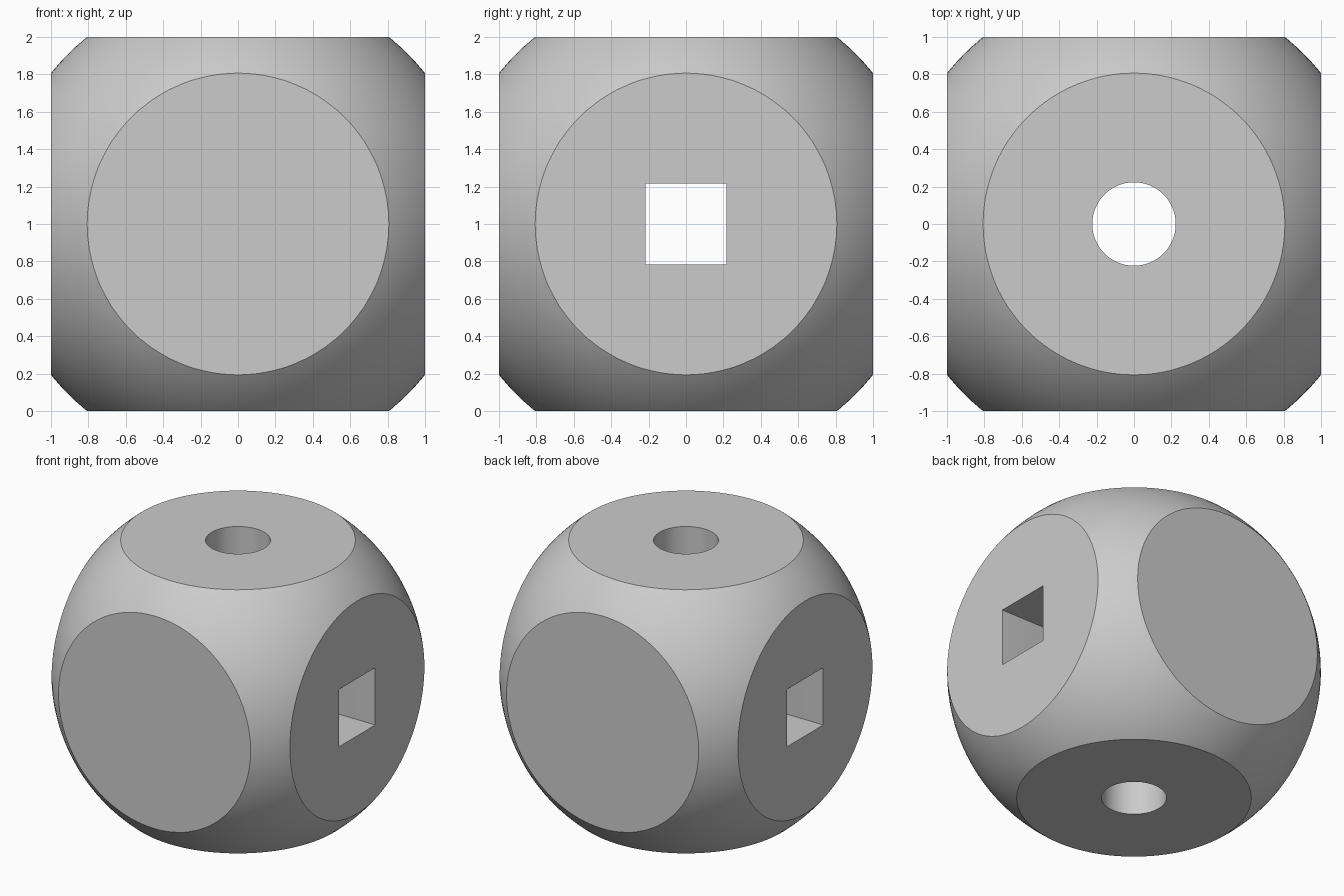
import bpy, math

if "Cube" in bpy.data.objects:
    bpy.data.objects.remove(bpy.data.objects["Cube"])

HALF = 1.0          # half side of the block
BALL = 1.285        # radius of the rounding sphere
CENTRE = (0, 0, 1)

grey = bpy.data.materials.new("plain grey")
grey.diffuse_color = (0.6, 0.6, 0.6, 1)
grey.use_nodes = True
grey.node_tree.nodes["Principled BSDF"].inputs["Base Color"].default_value = grey.diffuse_color


def named(name):
    ob = bpy.context.object
    ob.name = name
    return ob


# Rounded block: a cube kept only where it overlaps a larger ball
bpy.ops.mesh.primitive_cube_add(size=2 * HALF, location=CENTRE)
block = named("rounded_block")
block.data.materials.append(grey)

bpy.ops.mesh.primitive_uv_sphere_add(segments=128, ring_count=64, radius=BALL, location=CENTRE)
ball = named("rounding_ball")
for p in ball.data.polygons:
    p.use_smooth = True

# Square hole along x, round hole along z
bpy.ops.mesh.primitive_cube_add(size=1, location=CENTRE)
square = named("square_hole_cutter")
square.scale = (3, 0.434, 0.434)

bpy.ops.mesh.primitive_cylinder_add(vertices=64, radius=0.223, depth=3, location=CENTRE)
bore = named("round_hole_cutter")

cutters = [(ball, 'INTERSECT'), (square, 'DIFFERENCE'), (bore, 'DIFFERENCE')]
for cutter, op in cutters:
    cutter.data.materials.append(grey)
    cutter.hide_render = True
    mod = block.modifiers.new(cutter.name, 'BOOLEAN')
    mod.object, mod.operation, mod.solver = cutter, op, 'EXACT'

# Apply the cuts and drop the cutters
bpy.context.view_layer.update()
bpy.ops.object.select_all(action='DESELECT')
block.select_set(True)
bpy.context.view_layer.objects.active = block
for mod in list(block.modifiers):
    bpy.ops.object.modifier_apply(modifier=mod.name)
for cutter, _ in cutters:
    bpy.data.objects.remove(cutter, do_unlink=True)

bpy.ops.object.shade_smooth_by_angle(angle=math.radians(30))
